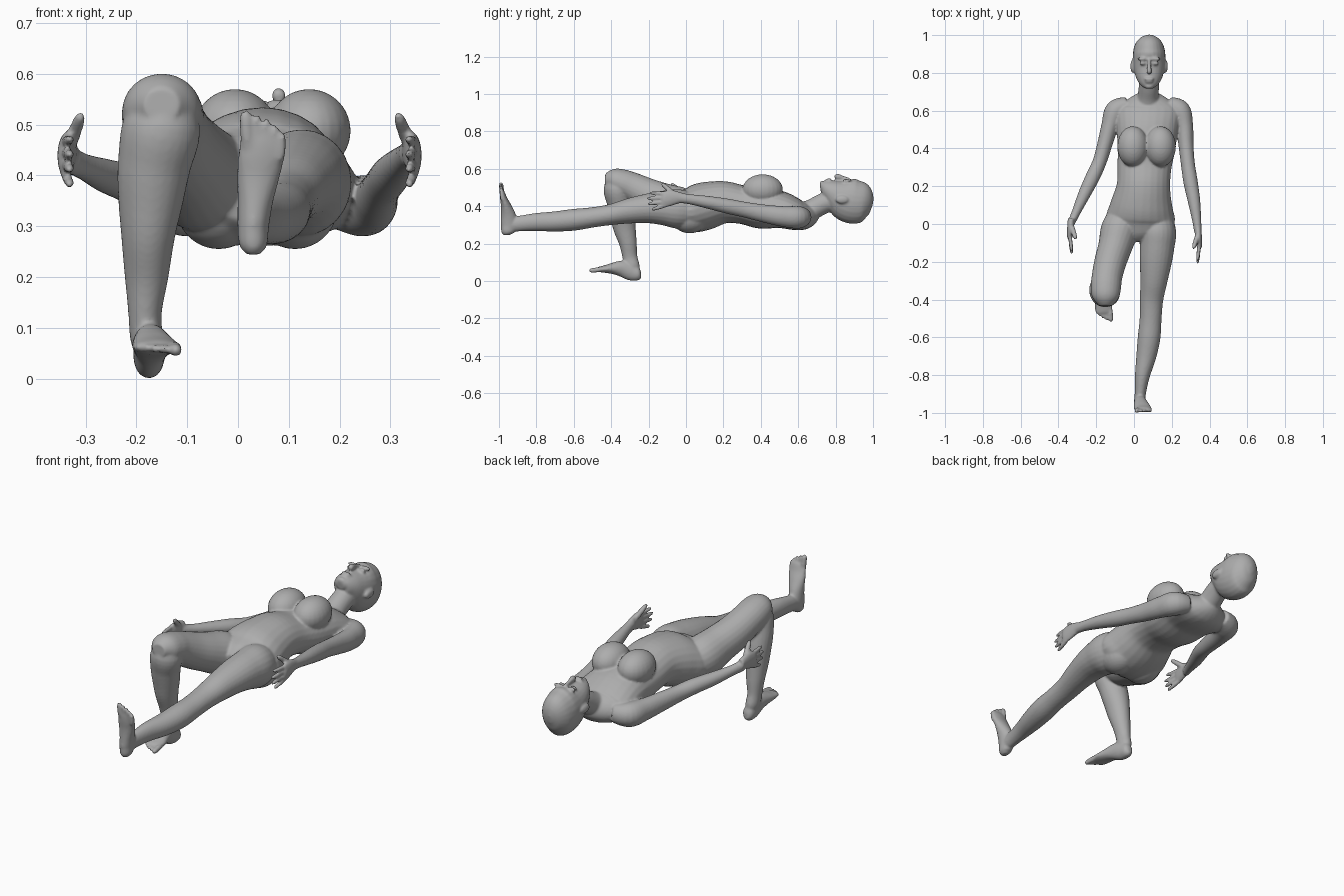
import bpy, bmesh, math
from mathutils import Vector, Matrix

SEG, SUB = 24, 5
parts = []

skin = bpy.data.materials.new("grey_skin")
skin.diffuse_color = (0.42, 0.42, 0.42, 1)


def finish(name, bm):
    bmesh.ops.recalc_face_normals(bm, faces=bm.faces)
    me = bpy.data.meshes.new(name)
    bm.to_mesh(me)
    bm.free()
    ob = bpy.data.objects.new(name, me)
    bpy.context.collection.objects.link(ob)
    parts.append(ob)
    return ob


def spline(rows):
    """Smooth interpolation through (x, y, z, half width, half depth) rows."""
    out = []
    for i in range(len(rows) - 1):
        a, b = rows[max(i - 1, 0)], rows[i]
        c, d = rows[i + 1], rows[min(i + 2, len(rows) - 1)]
        for k in range(SUB):
            t = k / SUB
            out.append([0.5 * (2 * q + (r - p) * t + (2 * p - 5 * q + 4 * r - s) * t * t
                               + (3 * q - p - 3 * r + s) * t ** 3)
                        for p, q, r, s in zip(a, b, c, d)])
    out.append(list(rows[-1]))
    return out


def loft(name, rows):
    """Elliptical tube following the rows, closed at both ends."""
    pts = spline(rows)
    bm = bmesh.new()
    rings = []
    for i, (x, y, z, w, d) in enumerate(pts):
        t = (Vector(pts[min(i + 1, len(pts) - 1)][:3]) - Vector(pts[max(i - 1, 0)][:3])).normalized()
        side = (Vector((1, 0, 0)) - t * t.x).normalized()
        up = t.cross(side)
        ring = []
        for k in range(SEG):
            a = 2 * math.pi * k / SEG
            ring.append(bm.verts.new(Vector((x, y, z)) + side * w * math.cos(a) + up * d * math.sin(a)))
        rings.append(ring)
    for r0, r1 in zip(rings, rings[1:]):
        for k in range(SEG):
            n = (k + 1) % SEG
            bm.faces.new((r0[k], r0[n], r1[n], r1[k]))
    bm.faces.new(rings[0])
    bm.faces.new(rings[-1])
    return finish(name, bm)


def ball(name, loc, size):
    bm = bmesh.new()
    bmesh.ops.create_uvsphere(bm, u_segments=24, v_segments=16, radius=1,
                              matrix=Matrix.Translation(loc) @ Matrix.Diagonal((*size, 1)))
    return finish(name, bm)


def digit(name, base, tip, r):
    """Tapered finger or toe with a rounded tip."""
    a, b = Vector(base), Vector(tip)
    rows = [(*a.lerp(b, f), r * g, r * g) for f, g in
            ((0, 0.9), (0.3, 1), (0.6, 0.95), (0.88, 0.8), (1, 0.35))]
    loft(name, rows)


# Torso and bust
loft("torso", [
    (.075, .69, .37, .05, .045), (.075, .65, .355, .12, .07), (.075, .60, .352, .17, .082),
    (.07, .50, .382, .162, .1), (.065, .40, .39, .153, .11), (.055, .30, .408, .143, .103),
    (.05, .20, .42, .142, .114), (.04, .10, .40, .165, .128), (.035, .03, .38, .182, .122),
    (.035, -.04, .375, .16, .1), (.04, -.085, .37, .09, .065)])
for s, side in ((1, "left"), (-1, "right")):
    ball(side + "_breast", (.067 + s * .073, .41, .488), (.082, .108, .082))
    ball(side + "_buttock", (.037 + s * .075, .02, .34), (.085, .1, .085))

# Neck and head
loft("neck", [(.075, .59, .35, .085, .06), (.075, .67, .38, .058, .056),
              (.08, .75, .42, .053, .055), (.08, .84, .43, .05, .05)])
loft("head", [
    (.08, 1.0, .42, .012, .018), (.08, .985, .422, .047, .066), (.08, .95, .425, .075, .103),
    (.08, .90, .425, .086, .12), (.08, .85, .438, .085, .114), (.08, .81, .458, .079, .09),
    (.08, .77, .482, .066, .062), (.08, .735, .498, .044, .04), (.08, .718, .498, .02, .02)])
loft("nose", [(.08, .875, .543, .008, .008), (.08, .84, .55, .009, .012),
              (.08, .81, .557, .014, .016), (.08, .795, .553, .011, .01)])
ball("upper_lip", (.08, .768, .541), (.025, .008, .01))
ball("lower_lip", (.08, .754, .537), (.02, .008, .01))
ball("chin", (.08, .73, .52), (.024, .015, .016))
for s, side in ((1, "left"), (-1, "right")):
    ball(side + "_brow", (.08 + s * .036, .874, .538), (.028, .009, .01))
    ball(side + "_eye", (.08 + s * .034, .85, .533), (.017, .009, .012))
    ball(side + "_ear", (.08 + s * .086, .835, .435), (.013, .036, .022))

# Arms
loft("left_arm", [
    (.18, .635, .345, .04, .045), (.24, .60, .34, .058, .06), (.267, .52, .345, .046, .055),
    (.275, .42, .36, .04, .048), (.285, .32, .38, .037, .042), (.30, .22, .40, .038, .04),
    (.318, .12, .42, .033, .034), (.332, .02, .437, .024, .027), (.338, -.04, .445, .02, .028)])
loft("right_arm", [
    (-.03, .635, .345, .04, .045), (-.095, .60, .34, .058, .06), (-.127, .52, .345, .046, .055),
    (-.155, .42, .355, .04, .048), (-.182, .33, .367, .037, .042), (-.218, .25, .385, .038, .038),
    (-.262, .16, .40, .033, .033), (-.303, .07, .417, .024, .026), (-.33, .01, .43, .02, .028)])

# Hands: upright palms with the thumb raised
for side, s, ox, oy, oz in (("left", 1, .338, -.03, .445), ("right", -1, -.332, .02, .445)):
    def at(dx, dy, dz):
        return (ox + s * dx, oy + dy, oz + dz)
    loft(side + "_palm", [(*at(0, .01, 0), .018, .026), (*at(.004, -.04, 0), .018, .04),
                          (*at(.008, -.085, -.008), .015, .043), (*at(.008, -.098, -.008), .009, .036)])
    for i in range(4):
        reach = (-.165, -.18, -.175, -.155)[i]
        digit(f"{side}_finger_{i + 1}", at(.008, -.075, .022 - i * .021),
              at(-.002, reach, .026 - i * .03), .0105)
    digit(side + "_thumb", at(.0, -.025, .012), at(-.024, -.1, .076), .0135)

# Outstretched leg
loft("left_leg", [
    (.115, .05, .375, .08, .085), (.125, -.04, .385, .098, .105), (.122, -.12, .39, .092, .093),
    (.115, -.2, .388, .085, .08), (.105, -.3, .375, .072, .068), (.093, -.4, .355, .062, .056),
    (.088, -.5, .34, .058, .054), (.08, -.6, .327, .06, .058), (.065, -.7, .318, .053, .054),
    (.045, -.8, .315, .04, .048), (.035, -.88, .308, .031, .042), (.03, -.945, .30, .028, .04)])
loft("left_foot", [
    (.03, -.955, .245, .013, .018), (.03, -.955, .262, .027, .034), (.03, -.946, .30, .031, .045),
    (.034, -.95, .35, .035, .04), (.04, -.962, .40, .042, .028), (.046, -.975, .44, .046, .019),
    (.05, -.982, .473, .044, .013), (.05, -.984, .483, .034, .008)])

# Bent leg
loft("right_thigh", [
    (-.045, .05, .37, .085, .085), (-.075, -.03, .395, .1, .105), (-.10, -.12, .428, .09, .095),
    (-.125, -.2, .46, .085, .088), (-.143, -.28, .498, .081, .08), (-.149, -.34, .522, .08, .075),
    (-.15, -.39, .537, .07, .064), (-.15, -.433, .54, .035, .033)])
loft("right_shin", [
    (-.147, -.365, .57, .04, .035), (-.15, -.37, .50, .076, .07), (-.165, -.355, .42, .072, .068),
    (-.172, -.34, .35, .064, .066), (-.177, -.328, .28, .053, .06), (-.18, -.31, .20, .043, .047),
    (-.183, -.30, .13, .033, .04), (-.18, -.29, .08, .032, .042), (-.175, -.285, .05, .025, .035)])
loft("right_foot", [
    (-.175, -.24, .034, .013, .018), (-.175, -.255, .035, .027, .034), (-.175, -.29, .046, .031, .045),
    (-.172, -.34, .065, .034, .044), (-.168, -.39, .067, .041, .031), (-.163, -.43, .064, .046, .021),
    (-.158, -.465, .062, .045, .014), (-.157, -.475, .062, .035, .009)])

# Toes, from big to small
for i, (a, l) in enumerate(((-.036, .053), (-.013, .046), (.006, .037), (.023, .025), (.038, .01))):
    r = .0135 if i == 0 else .0095
    digit(f"left_toe_{i + 1}", (.05 + a * .85, -.982, .425 + l * .6), (.05 + a, -.99, .475 + l), r)
    digit(f"right_toe_{i + 1}", (-.157 - a * .85, -.42 - l * .6, .062), (-.157 - a, -.465 - l, .064 - a * -.1 - .006), r)

# Fuse all parts into one smooth skin
bpy.ops.object.select_all(action='DESELECT')
for ob in parts:
    ob.select_set(True)
bpy.context.view_layer.objects.active = parts[0]
bpy.ops.object.join()
body = bpy.context.view_layer.objects.active
body.name = body.data.name = "body"
fuse = body.modifiers.new("fuse", 'REMESH')
fuse.mode, fuse.voxel_size, fuse.use_smooth_shade = 'VOXEL', 0.006, True
soft = body.modifiers.new("soften", 'SMOOTH')
soft.factor, soft.iterations = 0.5, 4
bpy.ops.object.convert(target='MESH')
body.data.materials.clear()
body.data.materials.append(skin)
bpy.ops.object.shade_smooth()
